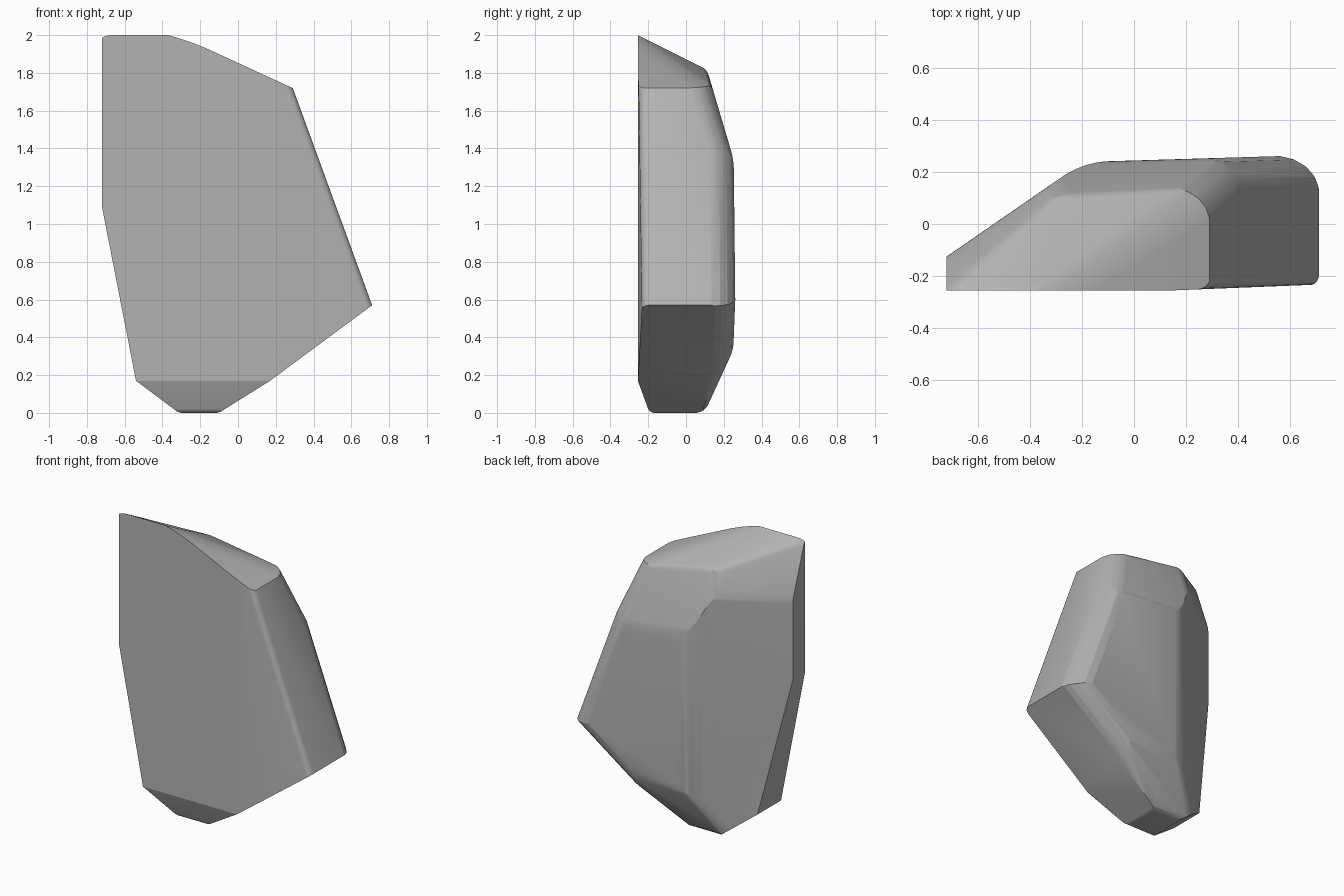
import bpy, bmesh, math
from mathutils import Vector

cube = bpy.data.objects.get("Cube")
if cube:
    bpy.data.objects.remove(cube, do_unlink=True)


def plane(point, normal):
    """Facet stored as unit outward normal and distance from the origin."""
    n = Vector(normal).normalized()
    return n, n.dot(Vector(point))


def rounding(a, b, radius, steps=4):
    """Facets tangent to a cylinder that touches both a and b."""
    (n1, d1), (n2, d2) = a, b
    c = n1.dot(n2)
    e1, e2 = d1 - radius, d2 - radius
    axis = (n1 * (e1 - c * e2) + n2 * (e2 - c * e1)) / (1 - c * c)
    facets = []
    for i in range(1, steps + 1):
        n = n1.slerp(n2, i / (steps + 1))
        facets.append((n, n.dot(axis) + radius))
    return facets


def cut(bm, facet):
    n, d = facet
    result = bmesh.ops.bisect_plane(
        bm, geom=bm.verts[:] + bm.edges[:] + bm.faces[:], dist=1e-5,
        plane_co=n * d, plane_no=n, clear_outer=True)
    rim = [e for e in result["geom_cut"]
           if isinstance(e, bmesh.types.BMEdge) and e.is_boundary]
    if len(rim) > 2:
        bmesh.ops.edgeloop_fill(bm, edges=rim)


# Front and its tapered edges
front = plane((0, -0.255, 0), (0, -1, 0))
front_taper = plane((0.15, -0.255, 0), (0.04, -1, 0))
front_toe = plane((0, -0.255, 0.17), (0, -0.15, -0.055))
# Outline walls
right_wall = plane((0.71, 0, 0.57), (1.15, 0, 0.42))
right_under = plane((0.71, 0, 0.57), (0.40, 0, -0.54))
right_toe = plane((0.17, 0, 0.17), (0.15, 0, -0.24))
base = plane((0, 0, 0), (0, 0, -1))
left_toe = plane((-0.54, 0, 0.17), (-0.15, 0, -0.2))
left_lower = plane((-0.72, 0, 1.09), (-0.92, 0, -0.18))
left_wall = plane((-0.72, 0, 0), (-1, 0, 0))
# Sloping top
peak = (-0.32, -0.255, 2)
top_left = plane(peak, (0, 0.5, 1))
top_middle = plane(peak, (0.157, 0.475, 1))
top_right = plane(peak, (0.46, 0, 1))
# Back
back = plane((0.2, 0.25, 0), (-0.03, 1, 0))
back_upper = plane((0, 0.14, 1.72), (0, 0.32, 0.095))
back_lower = plane((0, 0.235, 0.3), (0, 0.25, -0.115))
slant = plane((-0.72, -0.125, 0), (-0.69, 1, 0))
slant_upper = plane((-0.72, -0.255, 2), (-2, 2.8, 1))

facets = [front, front_taper, front_toe, right_wall, right_under, right_toe,
          base, left_toe, left_lower, left_wall, top_left, top_middle,
          top_right, back, back_upper, back_lower, slant, slant_upper]
for a, b, radius in (
        (right_wall, back, 0.15), (right_under, back, 0.13),
        (right_wall, back_upper, 0.15), (right_under, back_lower, 0.1),
        (right_wall, front_taper, 0.04), (slant, back, 0.35),
        (slant, back_lower, 0.15), (slant_upper, slant, 0.3),
        (slant_upper, back_upper, 0.2), (back_upper, back, 0.4),
        (back_lower, back, 0.2), (back_lower, base, 0.08),
        (top_middle, back_upper, 0.08), (top_right, back_upper, 0.05),
        (top_right, top_middle, 0.4), (top_left, slant_upper, 0.08),
        (base, right_toe, 0.06), (base, left_toe, 0.06),
        (base, front_toe, 0.04)):
    facets += rounding(a, b, radius)

# Carve the stone from a block
bm = bmesh.new()
bmesh.ops.create_cube(bm, size=6)
for facet in facets:
    cut(bm, facet)
bmesh.ops.remove_doubles(bm, verts=bm.verts[:], dist=0.002)
bmesh.ops.recalc_face_normals(bm, faces=bm.faces[:])
mesh = bpy.data.meshes.new("stone_shard")
bm.to_mesh(mesh)
bm.free()

shard = bpy.data.objects.new("stone_shard", mesh)
bpy.context.collection.objects.link(shard)

# Stone colour
grey = bpy.data.materials.new("stone grey")
grey.use_nodes = True
colour = (0.45, 0.45, 0.45, 1)
grey.diffuse_color = colour
grey.node_tree.nodes["Principled BSDF"].inputs["Base Color"].default_value = colour
mesh.materials.append(grey)

bpy.ops.object.select_all(action="DESELECT")
shard.select_set(True)
bpy.context.view_layer.objects.active = shard
bpy.ops.object.shade_smooth_by_angle(angle=math.radians(18))
